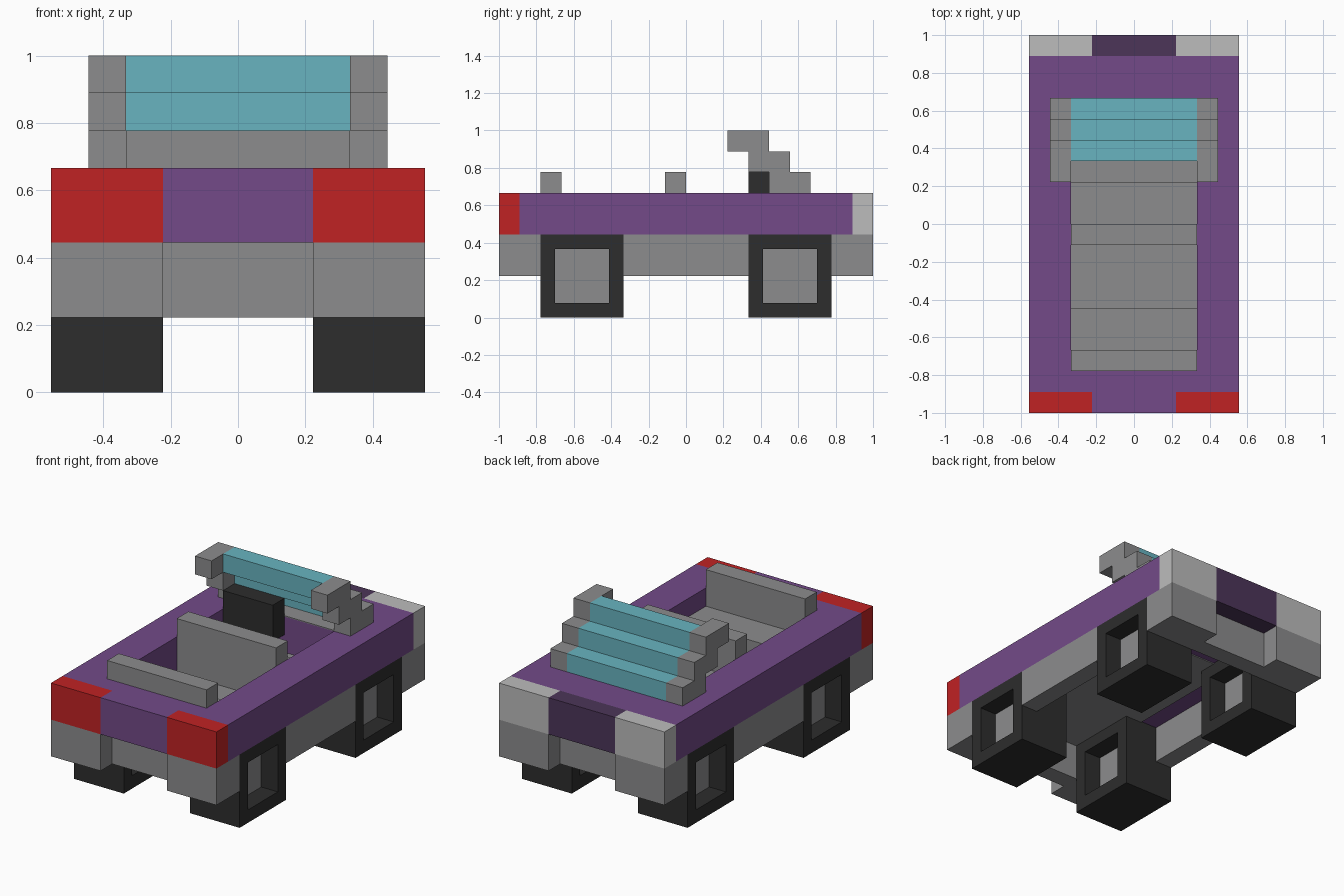
import bpy
import bmesh
from mathutils import Vector

if "Cube" in bpy.data.objects:
    bpy.data.objects.remove(bpy.data.objects["Cube"], do_unlink=True)

U = 1 / 9  # one block of the grid all parts sit on


def material(name, rgb):
    """Flat material from 0-255 display values."""
    lin = [((c / 255 + 0.055) / 1.055) ** 2.4 for c in rgb] + [1]
    m = bpy.data.materials.new(name)
    m.use_nodes = True
    m.diffuse_color = lin
    bsdf = next(n for n in m.node_tree.nodes if n.type == 'BSDF_PRINCIPLED')
    bsdf.inputs["Base Color"].default_value = lin
    return m


purple = material("body_purple", (115, 74, 136))
dark_purple = material("grille_dark_purple", (76, 53, 89))
red = material("light_red", (192, 34, 36))
grey = material("mid_grey", (140, 140, 141))
pale = material("headlight_pale_grey", (188, 188, 188))
black = material("tyre_black", (45, 45, 45))
teal = material("glass_teal", (104, 180, 192))


def finish(name, bm, mats):
    bmesh.ops.recalc_face_normals(bm, faces=bm.faces)
    me = bpy.data.meshes.new(name)
    bm.to_mesh(me)
    bm.free()
    for m in mats:
        me.materials.append(m)
    ob = bpy.data.objects.new(name, me)
    bpy.context.collection.objects.link(ob)
    return ob


def new_box(x, y, z):
    """Box from (low, high) ranges in blocks."""
    bm = bmesh.new()
    bmesh.ops.create_cube(bm, size=1)
    for v in bm.verts:
        v.co = Vector([((lo + hi) / 2 + c * (hi - lo)) * U
                       for c, (lo, hi) in zip(v.co, (x, y, z))])
    return bm


def box(name, mat, x, y, z):
    return finish(name, new_box(x, y, z), [mat])


def pair(name, mat, x, y, z):
    box(name + "_left", mat, x, y, z)
    box(name + "_right", mat, (-x[1], -x[0]), y, z)


def wheel(name, x, y):
    """Square tyre with a sunken grey hub on both sides."""
    bm = new_box(x, y, (0, 4))
    sides = [f for f in bm.faces if abs(f.normal.x) > 0.9]
    bmesh.ops.inset_individual(bm, faces=sides, thickness=U)
    hubs = bmesh.ops.extrude_discrete_faces(bm, faces=sides)["faces"]
    for f in hubs:
        f.material_index = 1
        step = -U if f.calc_center_median().x > sum(x) / 2 * U else U
        bmesh.ops.translate(bm, verts=f.verts, vec=(step, 0, 0))
    finish(name, bm, [black, grey])


# Wheels
for end, y in (("front", (-7, -3)), ("back", (3, 7))):
    wheel(end + "_wheel_left", (2, 5), y)
    wheel(end + "_wheel_right", (-5, -2), y)

# Lower chassis: skirts, bumper blocks and recessed bumper centres
pair("side_skirt", grey, (4, 5), (-3, 3), (2, 4))
pair("front_bumper", grey, (2, 5), (-9, -7), (2, 4))
pair("back_bumper", grey, (2, 5), (7, 9), (2, 4))
box("front_bumper_centre", grey, (-2, 2), (-8, -7), (2, 4))
box("back_bumper_centre", grey, (-2, 2), (7, 8), (2, 4))
box("cabin_floor", grey, (-3, 3), (-7, 4), (3.95, 4.05))

# Body shell around the open cabin
pair("side_rail", purple, (3, 5), (-8, 8), (4, 6))
box("front_panel", purple, (-3, 3), (-8, -7), (4, 6))
box("front_panel_centre", purple, (-2, 2), (-9, -8), (4, 6))
box("back_deck", purple, (-3, 3), (4, 8), (4, 6))
box("grille", dark_purple, (-2, 2), (8, 9), (4, 6))
pair("red_light", red, (2, 5), (-9, -8), (4, 6))
pair("headlight", pale, (2, 5), (8, 9), (4, 6))

# Seats and dashboard
for name, y in (("front_seat", -7), ("back_seat", -1)):
    box(name + "_backrest", grey, (-3, 3), (y, y + 1), (4, 7))
    box(name + "_cushion", grey, (-3, 3), (y + 1, y + 3), (4, 5))
box("dashboard_top", grey, (-3, 3), (4, 5), (6, 6.05))
box("steering_block", black, (-3, 0), (3, 4), (5, 7))

# Stepped windscreen: each row leans one block towards the cabin
for i in range(3):
    y, z = 4 - i, (6 + i, 7 + i)
    pair(f"windscreen_frame_{i + 1}", grey, (3, 4), (y, y + 2), z)
    box(f"windscreen_glass_{i + 1}", teal, (-3, 3), (y + 1, y + 2), z)
